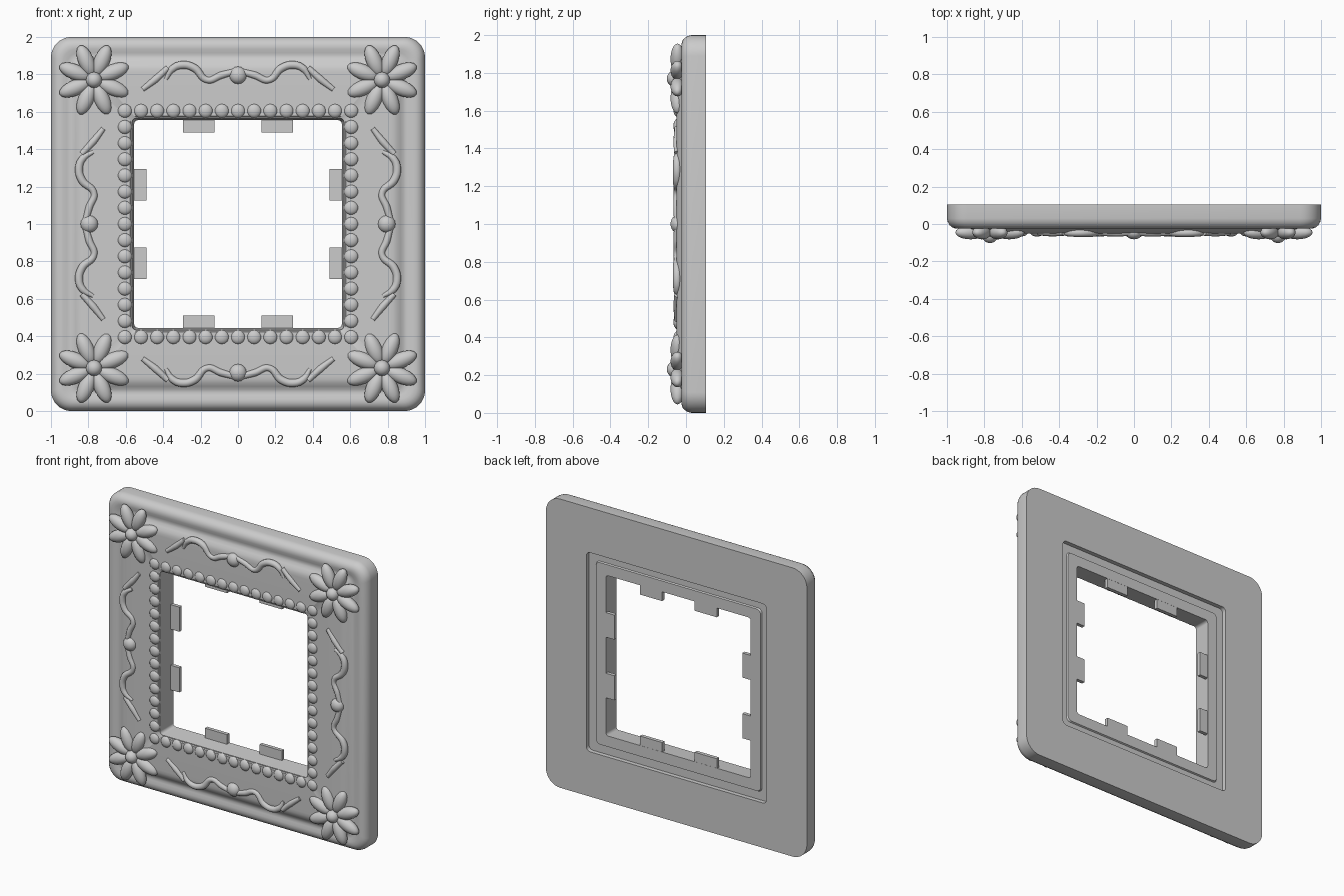
import bpy, bmesh
from math import sin, cos, pi, radians
from mathutils import Matrix, Vector

if "Cube" in bpy.data.objects:
    bpy.data.objects.remove(bpy.data.objects["Cube"])


def finish(bm, name, angle=35):
    bmesh.ops.recalc_face_normals(bm, faces=bm.faces)
    me = bpy.data.meshes.new(name)
    bm.to_mesh(me)
    bm.free()
    ob = bpy.data.objects.new(name, me)
    bpy.context.collection.objects.link(ob)
    bpy.ops.object.select_all(action='DESELECT')
    ob.select_set(True)
    bpy.context.view_layer.objects.active = ob
    bpy.ops.object.shade_smooth_by_angle(angle=radians(angle))
    return ob


def spin(u, v, k):
    """Point (along side, distance outward) turned onto side k of the frame."""
    a = k * pi / 2
    return u * cos(a) - v * sin(a), 1 + u * sin(a) + v * cos(a)


def ellipsoid(bm, centre, size, turn=0.0, seg=16, rings=10):
    # size = (x, y, z) half-axes, turned about the y axis
    m = (Matrix.Translation(centre) @ Matrix.Rotation(turn, 4, 'Y')
         @ Matrix.Diagonal((*size, 1)) @ Matrix.Rotation(pi / 2, 4, 'X'))
    bmesh.ops.create_uvsphere(bm, u_segments=seg, v_segments=rings, radius=1, matrix=m)


# Moulded frame: rounded-square loops (half size, y, corner radius) joined in a ring
profile = [
    (1.0, 0.105, .11), (1.0, 0.03, .11), (.996, 0.012, .106), (.986, -0.006, .10),
    (.972, -0.018, .09), (.955, -0.024, .08), (.935, -0.024, .07), (.915, -0.018, .06),
    (.90, -0.016, .05), (.885, -0.019, .05), (.868, -0.031, .05), (.85, -0.043, .05),
    (.83, -0.049, .05), (.81, -0.05, .05), (.578, -0.05, .025), (.572, -0.045, .025),
    (.566, -0.045, .022), (.555, 0.085, .02), (.63, 0.085, .03), (.635, 0.075, .03),
    (.69, 0.075, .03), (.69, 0.105, .03)]
N = 8
bm = bmesh.new()
loops = []
for h, y, r in profile:
    loop = []
    for k in range(4):
        for i in range(N + 1):
            a = pi / 2 * i / N
            x, z = spin(h - r + r * cos(a), h - r + r * sin(a), k)
            loop.append(bm.verts.new((x, y, z)))
    loops.append(loop)
for a, b in zip(loops, loops[1:] + loops[:1]):
    n = len(a)
    for i in range(n):
        j = (i + 1) % n
        bm.faces.new((a[i], a[j], b[j], b[i]))
finish(bm, "frame_body")

# Retaining tabs inside the opening, two per side
bm = bmesh.new()
for k in range(4):
    for u in (-0.21, 0.21):
        x, z = spin(u, 0.5275, k)
        size = (0.17, 0.025, 0.075) if k % 2 == 0 else (0.075, 0.025, 0.17)
        bmesh.ops.create_cube(bm, size=1, matrix=Matrix.Translation((x, 0.0715, z))
                              @ Matrix.Diagonal((*size, 1)))
finish(bm, "retaining_tabs")

# Row of beads around the opening
bm = bmesh.new()
COUNT, H = 14, 0.605
for k in range(4):
    for i in range(COUNT):
        x, z = spin(-H + 2 * H * i / COUNT, H, k)
        ellipsoid(bm, (x, -0.045, z), (0.038, 0.022, 0.038), seg=14, rings=10)
finish(bm, "bead_border", 60)

# Eight-petal flower in each corner
bm = bmesh.new()
for sx in (-1, 1):
    for sz in (-1, 1):
        cx, cz = sx * 0.77, 1 + sz * 0.77
        for i in range(8):
            a = pi / 8 + i * pi / 4
            ellipsoid(bm, (cx + 0.112 * cos(a), -0.045, cz + 0.112 * sin(a)),
                      (0.088, 0.037, 0.042), -a)
        ellipsoid(bm, (cx, -0.06, cz), (0.043, 0.042, 0.043))
finish(bm, "corner_flowers", 60)

# Scrollwork on each side, mirrored about the side's middle
strokes = [
    [(-.51, .72, .7), (-.44, .775, 1), (-.375, .835, .8)],
    [(-.385, .775, .5), (-.35, .83, 1), (-.30, .85, 1.1), (-.235, .835, 1.1),
     (-.165, .77, .9), (-.09, .795, 1), (0, .82, .8)]]
cu = bpy.data.curves.new("scrollwork", 'CURVE')
cu.dimensions = '3D'
cu.bevel_depth = 0.02
cu.bevel_resolution = 3
cu.resolution_u = 8
cu.use_fill_caps = True
for k in range(4):
    for m in (-1, 1):
        for pts in strokes:
            sp = cu.splines.new('BEZIER')
            sp.bezier_points.add(len(pts) - 1)
            for p, (u, v, r) in zip(sp.bezier_points, pts):
                x, z = spin(m * u, v, k)
                p.co = (x, -0.047, z)
                p.radius = r
                p.handle_left_type = p.handle_right_type = 'AUTO'
bpy.context.collection.objects.link(bpy.data.objects.new("scrollwork", cu))

# Round boss in the middle of each scroll
bm = bmesh.new()
for k in range(4):
    x, z = spin(0, 0.795, k)
    ellipsoid(bm, (x, -0.045, z), (0.047, 0.037, 0.047))
finish(bm, "scroll_bosses", 60)
